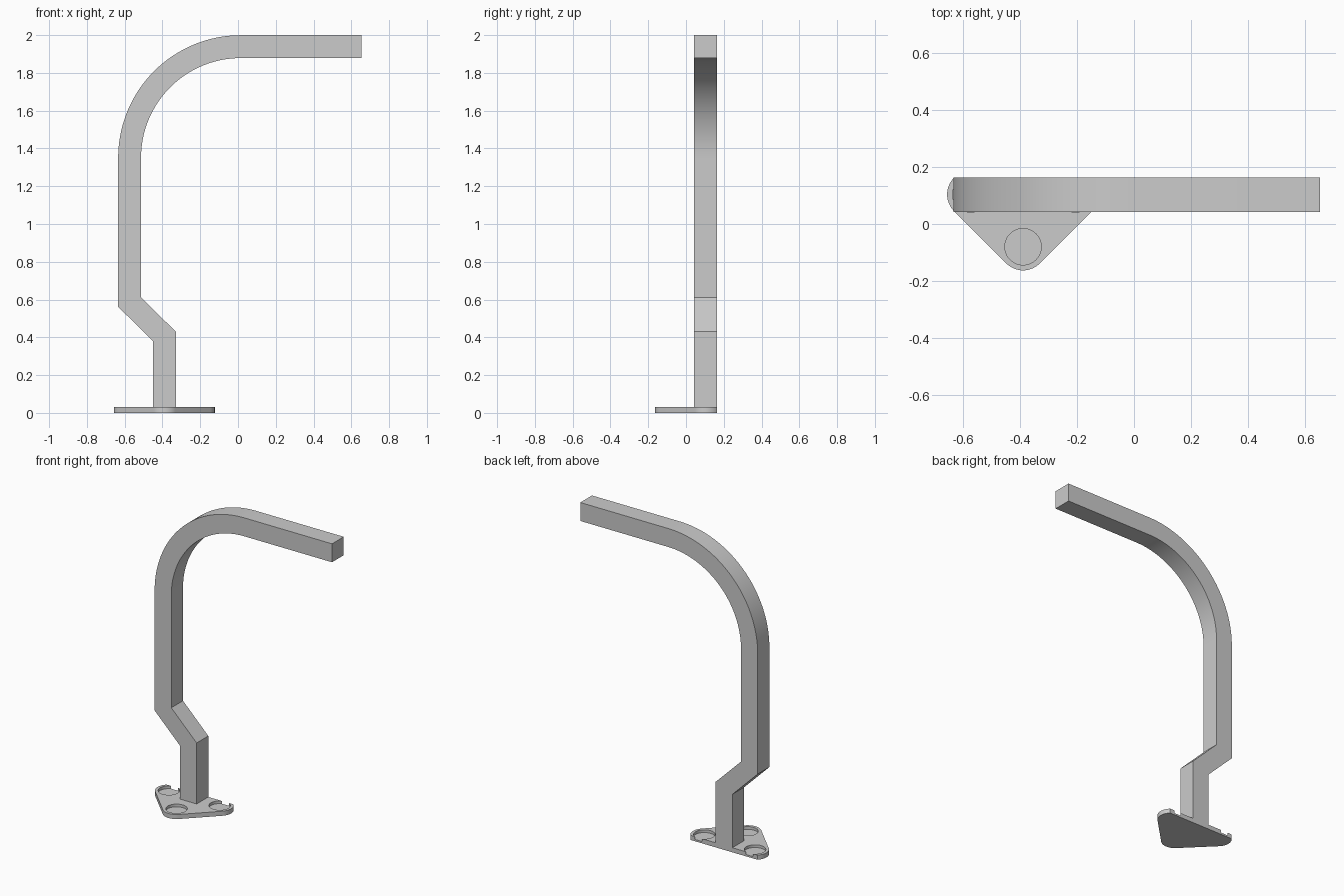
import bpy, bmesh
from math import sin, cos, tan, asin, pi, radians

cube = bpy.data.objects.get("Cube")
if cube:
    bpy.data.objects.remove(cube, do_unlink=True)

grey = bpy.data.materials.new("plain grey")
grey.use_nodes = True
grey.diffuse_color = (0.6, 0.6, 0.6, 1)
grey.node_tree.nodes["Principled BSDF"].inputs["Base Color"].default_value = (0.6, 0.6, 0.6, 1)


def finish(name, bm):
    bmesh.ops.recalc_face_normals(bm, faces=bm.faces)
    mesh = bpy.data.meshes.new(name)
    bm.to_mesh(mesh)
    bm.free()
    obj = bpy.data.objects.new(name, mesh)
    bpy.context.collection.objects.link(obj)
    mesh.materials.append(grey)
    return obj


def activate(obj):
    bpy.ops.object.select_all(action="DESELECT")
    obj.select_set(True)
    bpy.context.view_layer.objects.active = obj


def arc(cx, cy, r, a0, a1, steps):
    angles = [a0 + (a1 - a0) * i / steps for i in range(steps + 1)]
    return [(cx + r * cos(a), cy + r * sin(a)) for a in angles]


HALF = 0.0605          # half the width of the square tube
BACK = 0.163           # flush rear plane of tube and plate
PLATE = 0.03           # plate thickness
POST_X = -0.39

# Bent square tube: paired outer and inner edges, bridged into a solid
miter = HALF * tan(radians(22.5))
SHAFT_X = -0.574
BEND = 0.015           # x of the bend centre
bend_z = 1.35
radius = BEND - SHAFT_X
outer = [(POST_X - HALF, PLATE), (POST_X - HALF, 0.405 - miter), (SHAFT_X - HALF, 0.587 - miter)]
inner = [(POST_X + HALF, PLATE), (POST_X + HALF, 0.405 + miter), (SHAFT_X + HALF, 0.587 + miter)]
outer += arc(BEND, bend_z, radius + HALF, pi, pi / 2, 32)
inner += arc(BEND, bend_z, radius - HALF, pi, pi / 2, 32)
outer.append((0.653, bend_z + radius + HALF))
inner.append((0.653, bend_z + radius - HALF))

bm = bmesh.new()
rings = []
for (ox, oz), (ix, iz) in zip(outer, inner):
    corners = [(ox, BACK, oz), (ix, BACK, iz), (ix, BACK - 2 * HALF, iz), (ox, BACK - 2 * HALF, oz)]
    rings.append([bm.verts.new(c) for c in corners])
for a, b in zip(rings, rings[1:]):
    for i in range(4):
        j = (i + 1) % 4
        bm.faces.new((a[i], a[j], b[j], b[i]))
bm.faces.new(rings[0])
bm.faces.new(rings[-1])
tube = finish("bent_tube", bm)

# Base plate: rounded triangle with its back trimmed flat
CORNER = 0.083
SIDE, SIDE_Y, FRONT_Y = 0.184, 0.104, -0.08
trim = asin((BACK - SIDE_Y) / CORNER)
outline = arc(POST_X - SIDE, SIDE_Y, CORNER, pi - trim, pi * 1.25, 16)
outline += arc(POST_X, FRONT_Y, CORNER, pi * 1.25, pi * 1.75, 16)
outline += arc(POST_X + SIDE, SIDE_Y, CORNER, -pi / 4, trim, 16)
bm = bmesh.new()
face = bm.faces.new([bm.verts.new((x, y, 0)) for x, y in outline])
grown = bmesh.ops.extrude_face_region(bm, geom=[face])
bmesh.ops.translate(bm, vec=(0, 0, PLATE),
                    verts=[v for v in grown["geom"] if isinstance(v, bmesh.types.BMVert)])
plate = finish("base_plate", bm)

# Round shallow recesses; the rear pair break through the back edge
for x, y in ((-SIDE, SIDE_Y), (SIDE, SIDE_Y), (0, FRONT_Y)):
    bm = bmesh.new()
    bmesh.ops.create_cone(bm, cap_ends=True, segments=48, radius1=0.064, radius2=0.064, depth=0.1)
    bmesh.ops.translate(bm, vec=(POST_X + x, y, 0.062), verts=bm.verts)
    cutter = finish("recess_cutter", bm)
    cutter.hide_render = True
    activate(plate)
    cut = plate.modifiers.new("recess", "BOOLEAN")
    cut.operation = "DIFFERENCE"
    cut.solver = "EXACT"
    cut.object = cutter
    bpy.ops.object.modifier_apply(modifier=cut.name)
    bpy.data.objects.remove(cutter, do_unlink=True)

for obj in (tube, plate):
    activate(obj)
    bpy.ops.object.shade_smooth_by_angle(angle=radians(30))
